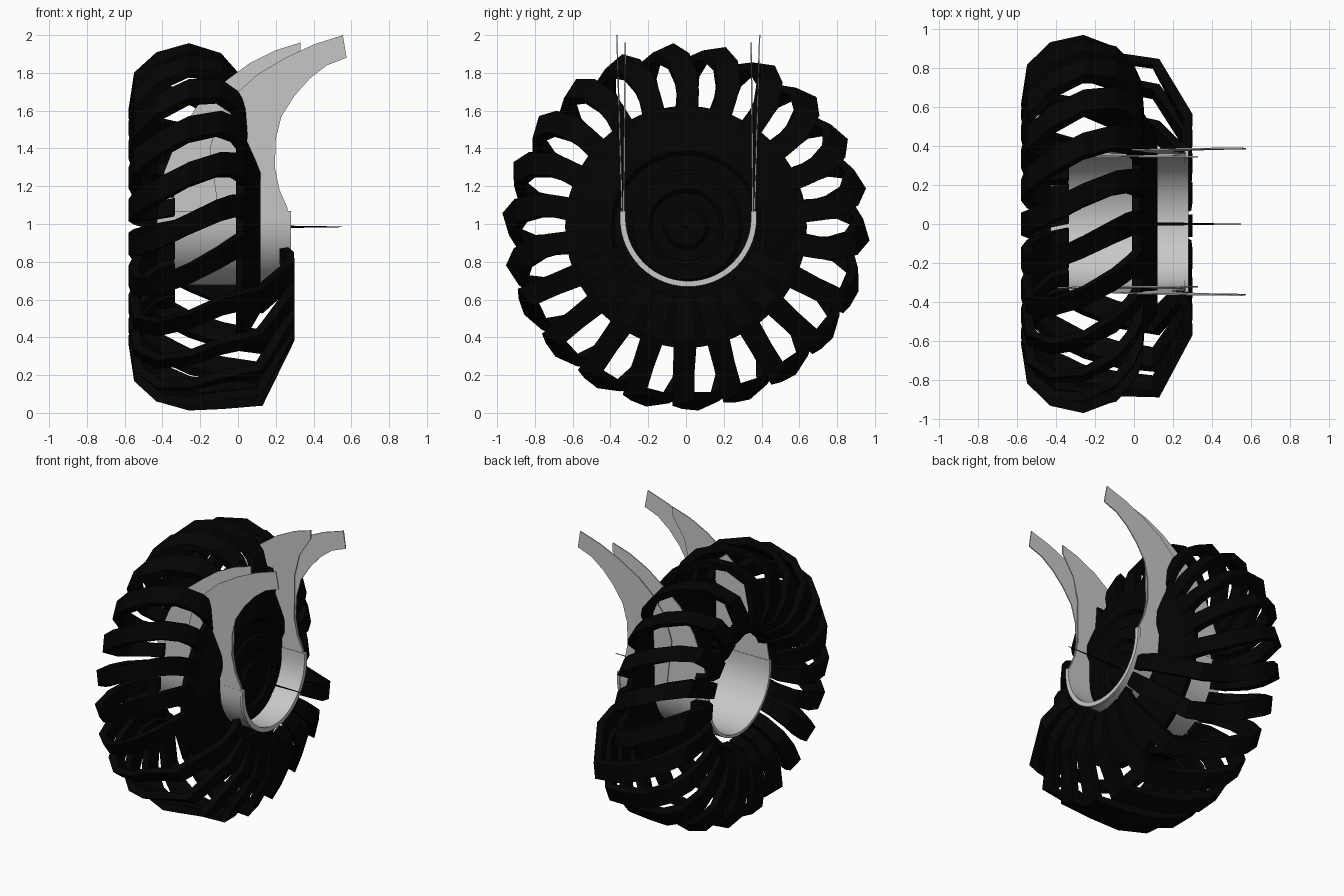
import bpy, bmesh, math
from mathutils import Vector

if "Cube" in bpy.data.objects:
    bpy.data.objects.remove(bpy.data.objects["Cube"], do_unlink=True)

CZ = 0.985          # height of the wheel axis
Y0 = 0.012          # sideways centre of the cradle
COUNT = 22
STEP = 360 / COUNT


def material(name, value):
    m = bpy.data.materials.new(name)
    m.use_nodes = True
    col = (value, value, value, 1)
    m.diffuse_color = col
    bsdf = m.node_tree.nodes["Principled BSDF"]
    bsdf.inputs["Base Color"].default_value = col
    bsdf.inputs["Roughness"].default_value = 0.7
    return m


BLACK = material("black", 0.001)
GREY = material("light grey", 0.58)


def finish(name, bm, mat, smooth=False):
    bmesh.ops.recalc_face_normals(bm, faces=bm.faces)
    me = bpy.data.meshes.new(name)
    bm.to_mesh(me)
    bm.free()
    me.materials.append(mat)
    ob = bpy.data.objects.new(name, me)
    bpy.context.scene.collection.objects.link(ob)
    if smooth:
        bpy.ops.object.select_all(action='DESELECT')
        ob.select_set(True)
        bpy.context.view_layer.objects.active = ob
        bpy.ops.object.shade_smooth_by_angle(angle=math.radians(35))
    return ob


def loft(bm, rings, closed=False):
    """Skin a list of equally sized rings of points."""
    vs = [[bm.verts.new(p) for p in ring] for ring in rings]
    n = len(vs[0])
    pairs = list(zip(vs, vs[1:])) + ([(vs[-1], vs[0])] if closed else [])
    for a, b in pairs:
        for i in range(n):
            j = (i + 1) % n
            bm.faces.new((a[i], a[j], b[j], b[i]))
    if not closed:
        bm.faces.new(vs[0])
        bm.faces.new(vs[-1])


# Ribs: rectangular bands following an (x, radius) path, twisted round the axis
BACK = [(-0.26, 0.955), (-0.43, 0.915), (-0.55, 0.80), (-0.58, 0.62),
        (-0.55, 0.49), (-0.45, 0.39), (-0.34, 0.375)]
SHORT = [(0.06, 0.42), (0.05, 0.60), (0.04, 0.71), (0.0, 0.80), (-0.09, 0.90)] + BACK
LONG = [(0.265, 0.37), (0.295, 0.44), (0.30, 0.60), (0.13, 0.93), (-0.08, 0.945)] + BACK


def rib(name, path, angle, width=0.115, thick=0.05, tilt=0.018):
    bm = bmesh.new()
    rings = []
    for i, (x, r) in enumerate(path):
        a, b = path[max(i - 1, 0)], path[min(i + 1, len(path) - 1)]
        d = Vector((b[0] - a[0], b[1] - a[1])).normalized()
        inward = Vector((-d.y, d.x)) * thick
        if inward.dot(Vector((-0.2 - x, 0.6 - r))) < 0:
            inward = -inward
        t = math.radians(angle + 28 * (min(x, 0.03) + 0.27))
        out = Vector((0, math.sin(t), math.cos(t)))
        # bands narrow toward the axis
        side = Vector((0, math.cos(t), -math.sin(t))) * width / 2 * min(1, 0.45 + 0.9 * r)
        # the leading edge stands a little proud where the band is far out
        side += out * (tilt if r > 0.7 else 0)
        top = Vector((x, 0, CZ)) + out * r
        low = top + Vector((inward.x, 0, 0)) + out * inward.y
        rings.append([top - side, top + side, low + side, low - side])
    loft(bm, rings)
    finish(name, bm, BLACK)


for k in range(COUNT):
    lower = 6 <= k <= 14
    rib(f"{'lower' if lower else 'upper'}_rib_{k + 1}", LONG if lower else SHORT,
        8.8 + STEP * k)


def lathe(name, profile, mat, steps=48):
    bm = bmesh.new()
    rings = []
    for i in range(steps):
        t = 2 * math.pi * i / steps
        rings.append([(x, r * math.sin(t), CZ + r * math.cos(t)) for x, r in profile])
    loft(bm, rings, closed=True)
    bmesh.ops.remove_doubles(bm, verts=bm.verts, dist=1e-5)
    bmesh.ops.dissolve_degenerate(bm, edges=bm.edges, dist=1e-5)
    return finish(name, bm, mat, True)


# Stepped hub disc and its centre spike
lathe("hub_disc", [(-0.01, 0), (-0.01, 0.63), (0.03, 0.64), (0.05, 0.57), (0.12, 0.45),
                   (0.12, 0.40), (0.10, 0.38), (0.10, 0.30), (0.12, 0.28), (0.12, 0.20),
                   (0.10, 0.18), (0.10, 0.12), (0.12, 0.10), (0.12, 0)], BLACK)
lathe("centre_spike", [(0.11, 0), (0.11, 0.009), (0.40, 0.004), (0.55, 0.002), (0.55, 0)],
      BLACK, 8)


# Cradle: a U-shaped trough running along the axis
def trough(name, x0, x1, r_out, r_in, top=1.07, zc=1.03, steps=28):
    bm = bmesh.new()
    turns = [(1, 0, top)] + [(math.cos(a), math.sin(a), zc) for a in
                             (math.pi * i / steps for i in range(steps + 1))] + [(-1, 0, top)]
    rings = []
    for c, s, z in turns:
        rings.append([(x, Y0 + c * r, z - s * r) for x, r in
                      ((x0, r_out), (x1, r_out), (x1, r_in), (x0, r_in))])
    loft(bm, rings)
    finish(name, bm, GREY, True)


trough("cradle", -0.43, 0.27, 0.355, 0.335)
trough("cradle_lip", 0.26, 0.28, 0.362, 0.332)


# Tall side fins: thin plates, leaning with height
def fin(name, outline, side, y_low, y_high, thick=0.007):
    bm = bmesh.new()
    rings = []
    for off in (-thick / 2, thick / 2):
        rings.append([(x, Y0 + side * (y_low + (y_high - y_low) * (z - 1.04) / 0.96 + off), z)
                      for x, z in outline])
    loft(bm, rings)
    finish(name, bm, GREY)


INNER = [(-0.43, 1.04), (0.27, 1.04), (0.26, 1.09), (0.22, 1.18), (0.195, 1.30),
         (0.20, 1.45), (0.20, 1.60), (0.24, 1.76), (0.33, 1.90), (0.33, 1.96),
         (0.20, 1.92), (0.06, 1.85), (-0.05, 1.77), (-0.20, 1.65), (-0.31, 1.48),
         (-0.39, 1.28)]
OUTER = [(-0.10, 1.04), (0.27, 1.04), (0.26, 1.09), (0.22, 1.18), (0.195, 1.30),
         (0.20, 1.45), (0.23, 1.57), (0.30, 1.68), (0.38, 1.77), (0.47, 1.84),
         (0.575, 1.88), (0.555, 2.0), (0.40, 1.95), (0.25, 1.88), (0.10, 1.79),
         (0.0, 1.70), (-0.10, 1.57), (-0.15, 1.40)]
for side, label in ((1, "back"), (-1, "front")):
    fin(f"{label}_inner_fin", INNER, side, 0.342, 0.333)
    fin(f"{label}_outer_fin", OUTER, side, 0.350, 0.378)
